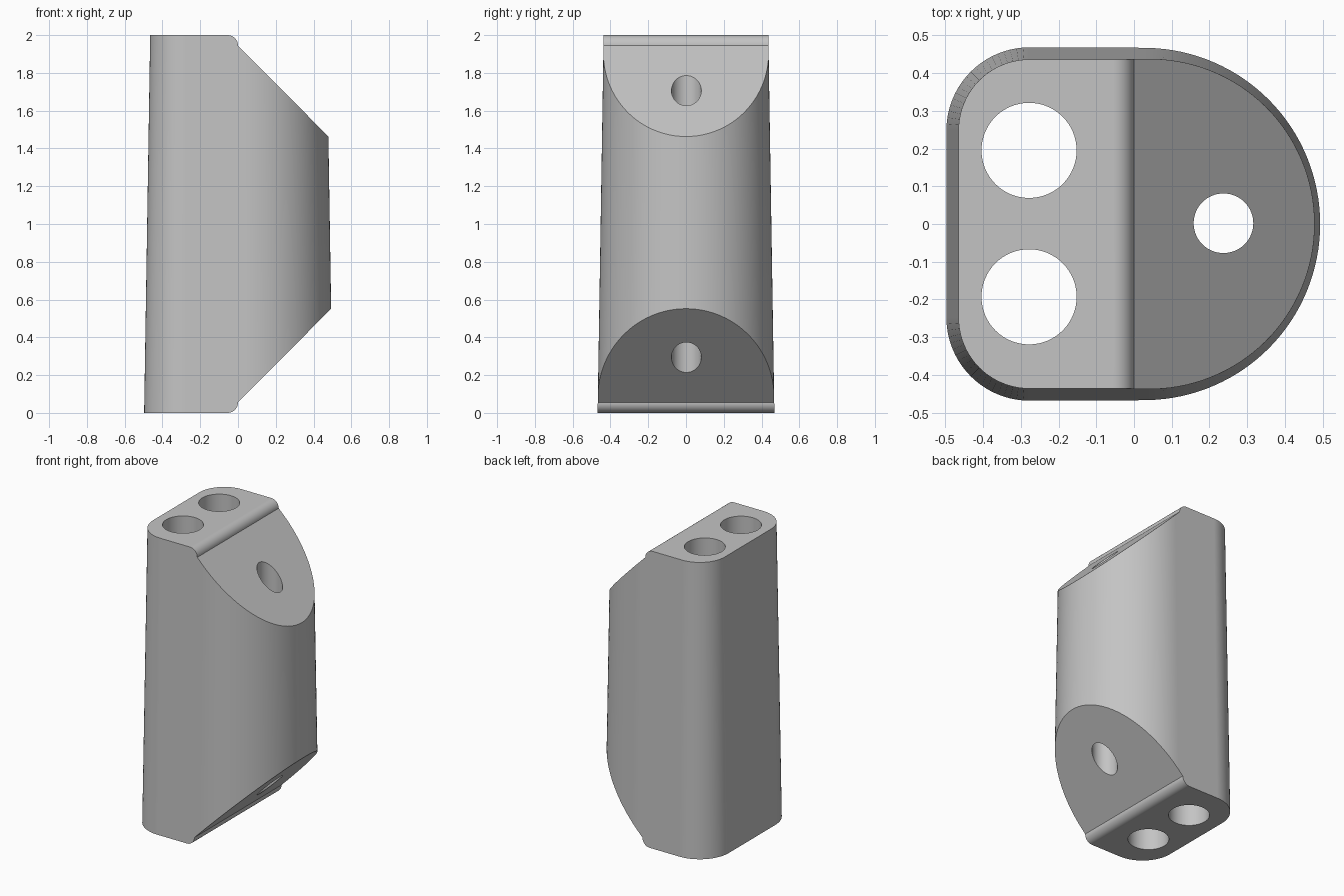
import bpy, bmesh
from math import sin, cos, pi, radians

cube = bpy.data.objects.get("Cube")
if cube:
    bpy.data.objects.remove(cube, do_unlink=True)

mat = bpy.data.materials.new("plain_grey")
mat.use_nodes = True
grey = (0.55, 0.55, 0.55, 1)
mat.diffuse_color = grey
mat.node_tree.nodes["Principled BSDF"].inputs["Base Color"].default_value = grey


def arc(cx, cy, r, start, end, n):
    """Points on a circular arc, angles in degrees."""
    angles = [radians(start + (end - start) * i / n) for i in range(n + 1)]
    return [(cx + r * cos(a), cy + r * sin(a)) for a in angles]


def loft(name, lower, upper):
    """Closed solid between two matching loops of 3D points."""
    bm = bmesh.new()
    a = [bm.verts.new(p) for p in lower]
    b = [bm.verts.new(p) for p in upper]
    n = len(a)
    bm.faces.new(a[::-1])
    bm.faces.new(b)
    for i in range(n):
        j = (i + 1) % n
        bm.faces.new((a[i], a[j], b[j], b[i]))
    bmesh.ops.recalc_face_normals(bm, faces=bm.faces)
    mesh = bpy.data.meshes.new(name)
    bm.to_mesh(mesh)
    bm.free()
    mesh.materials.append(mat)
    obj = bpy.data.objects.new(name, mesh)
    bpy.context.collection.objects.link(obj)
    return obj


def outline(inset, z):
    """D-shaped section: round to the right, filleted corners to the left."""
    r = 0.22 - inset
    pts = (arc(0.034, 0, 0.468 - inset, -90, 90, 64)
           + arc(-0.277, 0.248, r, 90, 180, 20)
           + arc(-0.277, -0.248, r, 180, 270, 20))
    return [(x, y, z) for x, y in pts]


def cut(target, cutter, operation):
    mod = target.modifiers.new(cutter.name, 'BOOLEAN')
    mod.operation = operation
    mod.solver = 'EXACT'
    mod.object = cutter
    bpy.context.view_layer.objects.active = target
    bpy.ops.object.modifier_apply(modifier=mod.name)
    bpy.data.objects.remove(cutter, do_unlink=True)


# Drafted body
body = loft("block_body", outline(0, 0), outline(0.032, 2))

# Side profile: rounded shoulders and sloped ends
lower = arc(-0.055, 0.06, 0.055, -90, 0, 12)
lower = [(x, z - 0.005) for x, z in lower]
upper = [(x, 2 - z) for x, z in reversed(lower)]
profile = ([(-0.7, 0)] + lower + [(0.7, 0.76), (0.7, 1.24)]
           + upper + [(-0.7, 2)])
cut(body, loft("profile_cutter", [(x, -0.7, z) for x, z in profile],
               [(x, 0.7, z) for x, z in profile]), 'INTERSECT')

# Vertical through holes: two large, one small
for x, y, r in ((-0.278, 0.195, 0.126), (-0.278, -0.193, 0.126), (0.237, 0.002, 0.079)):
    ring = arc(x, y, r, 0, 360, 64)[:-1]
    cut(body, loft("hole_cutter", [(u, v, -0.2) for u, v in ring],
                   [(u, v, 2.2) for u, v in ring]), 'DIFFERENCE')

# Smooth curved walls, crisp edges, flat ends
bpy.ops.object.select_all(action='DESELECT')
body.select_set(True)
bpy.context.view_layer.objects.active = body
bpy.ops.object.shade_smooth_by_angle(angle=radians(25))
weighted = body.modifiers.new("weighted_normals", 'WEIGHTED_NORMAL')
weighted.keep_sharp = True
